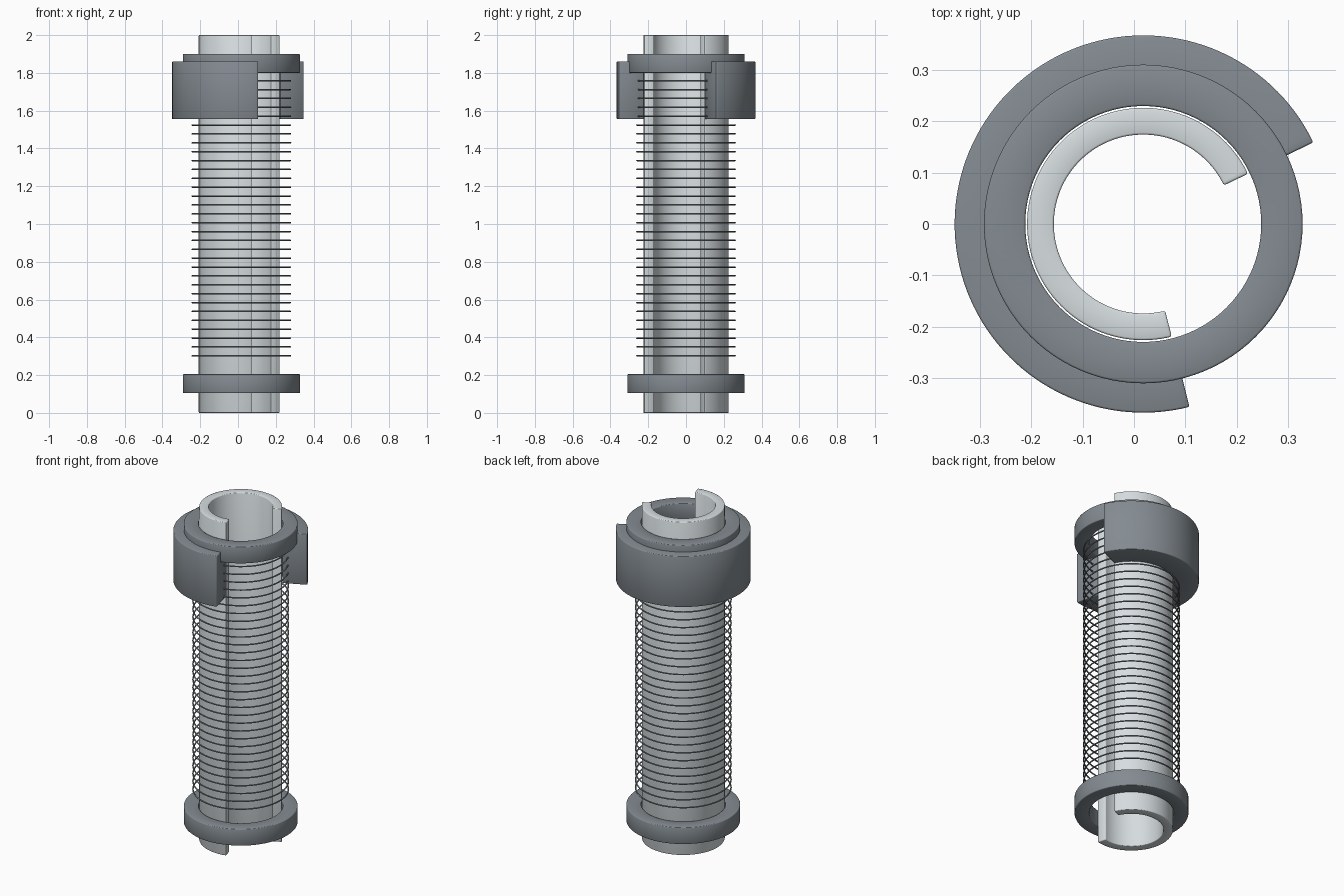
import bpy, bmesh
from math import cos, sin, radians, tau

if "Cube" in bpy.data.objects:
    bpy.data.objects.remove(bpy.data.objects["Cube"])

CX = 0.018                                     # shared axis of all round parts
START, SWEEP = radians(25.6), radians(258.6)   # open-sided arc of tube and collar


def material(name, colour):
    mat = bpy.data.materials.new(name)
    mat.diffuse_color = (*colour, 1)
    mat.use_nodes = True
    mat.node_tree.nodes["Principled BSDF"].inputs["Base Color"].default_value = mat.diffuse_color
    return mat


LIGHT = material("light_metal", (0.68, 0.73, 0.75))
DARK = material("dark_metal", (0.23, 0.26, 0.285))


def finish(name, bm, mat, bevel):
    bmesh.ops.recalc_face_normals(bm, faces=bm.faces)
    me = bpy.data.meshes.new(name)
    bm.to_mesh(me)
    bm.free()
    me.materials.append(mat)
    ob = bpy.data.objects.new(name, me)
    bpy.context.collection.objects.link(ob)
    me.shade_smooth()
    if bevel:
        mod = ob.modifiers.new("soft_edges", 'BEVEL')
        mod.width, mod.segments = bevel, 2
        mod.limit_method, mod.angle_limit = 'ANGLE', radians(40)
    return ob


def sweep(name, profile, mat, start=0.0, angle=tau, steps=96, bevel=0.0):
    """Sweep an (r, z) profile round the axis; cap the ends of open arcs."""
    bm = bmesh.new()
    closed = angle >= tau
    count = steps if closed else steps + 1
    rows = []
    for i in range(count):
        a = start + angle * i / steps
        rows.append([bm.verts.new((CX + r * cos(a), r * sin(a), z)) for r, z in profile])
    n = len(profile)
    for i in range(steps):
        p, q = rows[i], rows[(i + 1) % count]
        for j in range(n):
            k = (j + 1) % n
            bm.faces.new((p[j], p[k], q[k], q[j]))
    if not closed:
        bm.faces.new(rows[0])
        bm.faces.new(rows[-1])
    return finish(name, bm, mat, bevel)


def box(r0, r1, z0, z1):
    return [(r0, z0), (r1, z0), (r1, z1), (r0, z1)]


# Open-sided inner tube
sweep("inner_tube", box(0.174, 0.226, 0, 2), LIGHT, START, SWEEP, bevel=0.004)

# End rings
sweep("lower_ring", box(0.2295, 0.31, 0.105, 0.205), DARK, bevel=0.004)
sweep("upper_ring", box(0.2295, 0.31, 1.80, 1.90), DARK, bevel=0.004)

# Open-sided outer collar, tucked under the upper ring
sweep("outer_collar", box(0.2295, 0.367, 1.555, 1.86), DARK, START, SWEEP, bevel=0.004)

# Stack of thin wire hoops
for i in range(32):
    z = 0.302 + 0.047 * i
    wire = [(0.26 + 0.004 * cos(tau * k / 8), z + 0.004 * sin(tau * k / 8)) for k in range(8)]
    sweep(f"wire_hoop_{i + 1:02d}", wire, DARK, steps=72)
